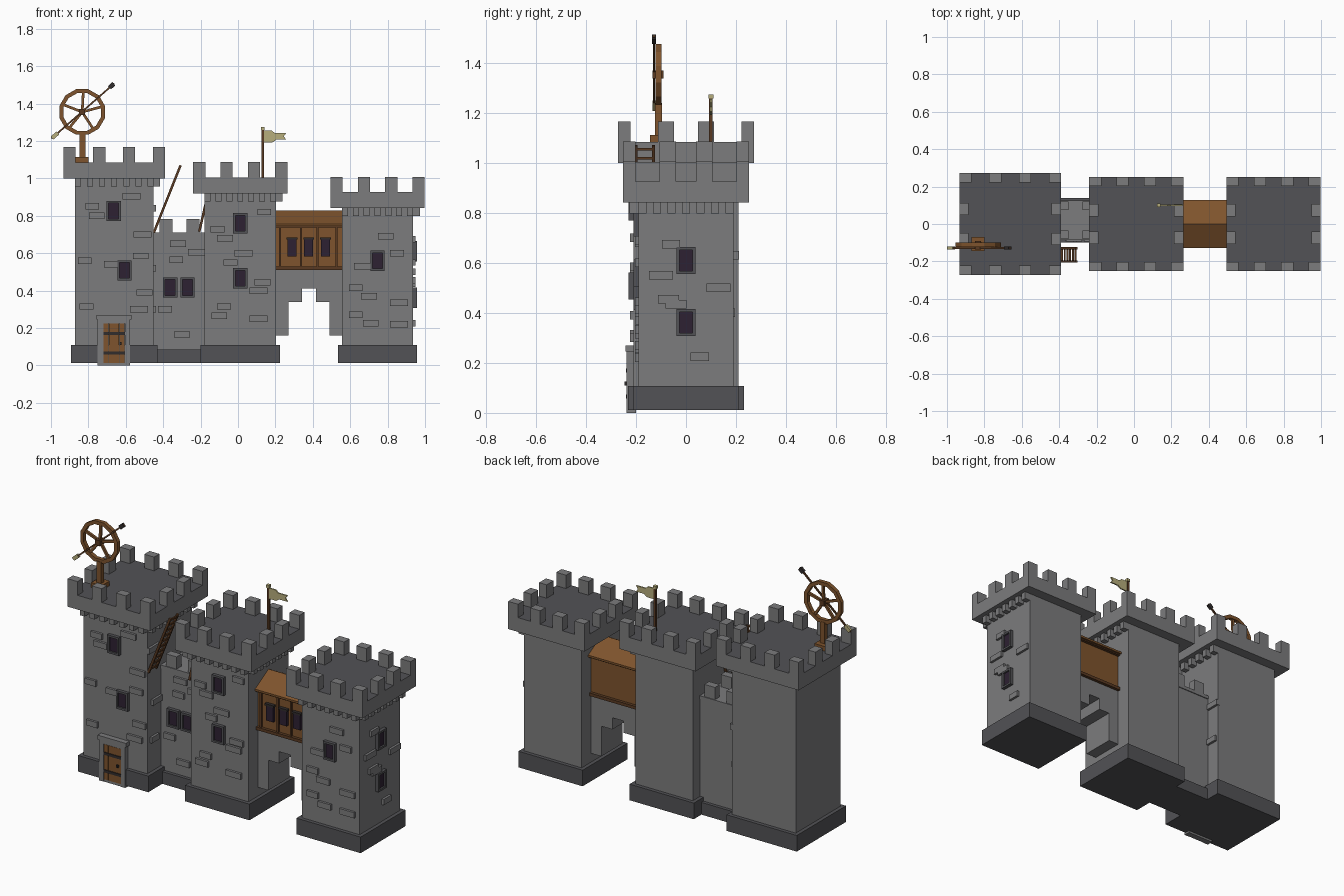
import bpy, bmesh, math
from mathutils import Matrix, Vector

if "Cube" in bpy.data.objects:
    bpy.data.objects.remove(bpy.data.objects["Cube"])


def material(name, rgb):
    m = bpy.data.materials.new(name)
    m.diffuse_color = (*rgb, 1)
    m.use_nodes = True
    m.node_tree.nodes["Principled BSDF"].inputs["Base Color"].default_value = m.diffuse_color
    return m


STONE = material("stone grey", (0.20, 0.20, 0.205))
DARK = material("dark stone", (0.085, 0.085, 0.092))
WOOD = material("wood brown", (0.21, 0.088, 0.026))
TRIM = material("dark wood", (0.10, 0.042, 0.016))
PANE = material("window purple", (0.026, 0.015, 0.032))
IRON = material("iron", (0.03, 0.025, 0.025))
CREAM = material("cream cloth", (0.47, 0.42, 0.20))


def finish(name, bm, *mats):
    bmesh.ops.recalc_face_normals(bm, faces=bm.faces)
    me = bpy.data.meshes.new(name)
    bm.to_mesh(me)
    bm.free()
    for m in mats:
        me.materials.append(m)
    ob = bpy.data.objects.new(name, me)
    bpy.context.collection.objects.link(ob)
    return ob


def boxes(name, mat, items):
    """One object from boxes given as x0, x1, y0, y1, z0, z1."""
    bm = bmesh.new()
    for x0, x1, y0, y1, z0, z1 in items:
        mx = Matrix.Translation(((x0 + x1) / 2, (y0 + y1) / 2, (z0 + z1) / 2))
        bmesh.ops.create_cube(bm, size=1, matrix=mx @ Matrix.Diagonal((x1 - x0, y1 - y0, z1 - z0, 1)))
    return finish(name, bm, mat)


def bars(name, mat, items):
    """Square bars lying in xz planes: start (x, z), end (x, z), y, width, depth."""
    bm = bmesh.new()
    for p, q, y, w, d in items:
        a, b = Vector((p[0], y, p[1])), Vector((q[0], y, q[1]))
        turn = Matrix.Rotation(math.atan2(b.x - a.x, b.z - a.z), 4, 'Y')
        bmesh.ops.create_cube(bm, size=1, matrix=Matrix.Translation((a + b) / 2) @ turn
                              @ Matrix.Diagonal((w, d, (b - a).length, 1)))
    return finish(name, bm, mat)


def extrude(name, mat, pts, axis, lo, hi):
    """Prism of a profile along x (points are y, z) or y (points are x, z)."""
    bm = bmesh.new()
    vs = [bm.verts.new((lo, a, b) if axis == 'x' else (a, lo, b)) for a, b in pts]
    r = bmesh.ops.extrude_face_region(bm, geom=[bm.faces.new(vs)])
    new = [v for v in r['geom'] if isinstance(v, bmesh.types.BMVert)]
    bmesh.ops.translate(bm, verts=new, vec=(hi - lo, 0, 0) if axis == 'x' else (0, hi - lo, 0))
    return finish(name, bm, mat)


def on_wall(side, plane, u, z, w, h, d0, d1):
    """Box extents on a front or right wall, centred at (u, z)."""
    zs = (z - h / 2, z + h / 2)
    if side == 'front':
        return (u - w / 2, u + w / 2, -plane - d1, -plane - d0, *zs)
    return (plane + d0, plane + d1, u - w / 2, u + w / 2, *zs)


def window(side, plane, u, z, w=0.077, h=0.108, t=0.012):
    boxes("window_frame", DARK, [on_wall(side, plane, u + s * (w - t) / 2, z, t, h, -0.01, 0.02) for s in (-1, 1)]
          + [on_wall(side, plane, u, z + s * (h - t) / 2, w - 2 * t, t, -0.01, 0.02) for s in (-1, 1)])
    boxes("window_pane", PANE, [on_wall(side, plane, u, z, w - 2 * t, h - 2 * t, -0.01, 0.01)])


def bricks(side, plane, spots):
    boxes("raised_bricks", STONE, [on_wall(side, plane, u, z, 0.085 + 0.012 * (i % 3 - 1), 0.034, -0.01, 0.014)
                                   for i, (u, z) in enumerate(spots)])


def tower(cx, half, crown, z_low, z_floor, z_top):
    boxes("tower_body", STONE, [(cx - half, cx + half, -half, half, 0.1, z_low + 0.02)])
    b = half + 0.022
    boxes("tower_base", DARK, [(cx - b, cx + b, -b, b, 0.012, 0.108)])
    # crown with a dark roof deck
    ob = boxes("tower_crown", STONE, [(cx - crown, cx + crown, -crown, crown, z_low, z_floor)])
    ob.data.materials.append(DARK)
    for f in ob.data.polygons:
        f.material_index = int(f.normal.z > 0.5)
    # battlements: four per side, sharing corners
    w, d, m = 0.065, 0.05, []
    step = (2 * crown - w) / 3
    for i in range(4):
        c = -crown + w / 2 + i * step
        for s in (-1, 1):
            o = sorted((s * crown, s * (crown - d)))
            m.append((cx + c - w / 2, cx + c + w / 2, *o, z_floor, z_top))
            if i in (1, 2):
                m.append((cx + o[0], cx + o[1], c - w / 2, c + w / 2, z_floor, z_top))
    boxes("battlements", STONE, m)
    # corbels under the crown on the front and right
    n, c = 7, []
    for i in range(n):
        u = -half + 0.016 + i * (2 * half - 0.032) / (n - 1)
        c.append((cx + u - 0.016, cx + u + 0.016, -half - 0.036, -half + 0.01, z_low - 0.044, z_low + 0.01))
        c.append((cx + half - 0.01, cx + half + 0.036, u - 0.016, u + 0.016, z_low - 0.044, z_low + 0.01))
    boxes("corbels", STONE, c)


# three towers
tower(-0.662, 0.21, 0.272, 1.0, 1.085, 1.167)
tower(0.012, 0.19, 0.252, 0.92, 1.005, 1.087)
tower(0.746, 0.19, 0.252, 0.842, 0.927, 1.007)

# curtain wall between the left towers
boxes("curtain_wall", STONE, [(-0.46, -0.17, -0.08, 0.12, 0.05, 0.7)])
boxes("curtain_wall_cap", STONE, [(-0.455, -0.175, -0.085, 0.125, 0.69, 0.71)])
boxes("curtain_wall_base", DARK, [(-0.44, -0.19, -0.1, 0.14, 0.012, 0.085)])
boxes("curtain_battlements", STONE, [(x, x + 0.07, y, y + 0.045, 0.71, 0.783)
                                     for x in (-0.42, -0.275) for y in (-0.08, 0.075)])

# windows
for u, z in ((-0.665, 0.825), (-0.607, 0.508)):
    window('front', 0.21, u, z)
for u, z in ((0.012, 0.76), (0.012, 0.466), (0.746, 0.56)):
    window('front', 0.19, u, z)
for u in (-0.363, -0.27):
    window('front', 0.08, u, 0.417)
for z in (0.61, 0.362):
    window('right', 0.936, 0, z)

# raised bricks
bricks('front', 0.21, [(-0.78, 0.85), (-0.755, 0.8), (-0.57, 0.905), (-0.68, 0.54), (-0.52, 0.585), (-0.51, 0.7),
                       (-0.81, 0.315), (-0.5, 0.39), (-0.53, 0.3), (-0.82, 0.56)])
bricks('front', 0.08, [(-0.33, 0.565), (-0.32, 0.65), (-0.22, 0.605), (-0.39, 0.3), (-0.3, 0.165)])
bricks('front', 0.19, [(-0.11, 0.727), (-0.07, 0.68), (0.03, 0.6), (-0.04, 0.55), (0.13, 0.445), (0.11, 0.4),
                       (-0.075, 0.315), (-0.1, 0.265), (0.11, 0.25), (0.14, 0.82),
                       (0.79, 0.69), (0.67, 0.53), (0.63, 0.415), (0.7, 0.37), (0.86, 0.335), (0.63, 0.27),
                       (0.71, 0.225), (0.86, 0.22), (0.85, 0.6)])
bricks('right', 0.936, [(-0.06, 0.675), (-0.07, 0.455), (-0.1, 0.55), (0.055, 0.225), (-0.04, 0.435), (0.13, 0.5)])
bricks('right', -0.452, [(-0.15, 0.3), (-0.13, 0.52), (-0.16, 0.84), (0.16, 0.4), (0.17, 0.63)])

# door
boxes("door_surround", STONE, [(-0.75, -0.72, -0.238, -0.2, 0, 0.245), (-0.605, -0.578, -0.238, -0.2, 0, 0.245),
                               (-0.72, -0.605, -0.238, -0.2, 0.225, 0.245), (-0.757, -0.57, -0.243, -0.2, 0.245, 0.27),
                               (-0.72, -0.605, -0.236, -0.2, 0, 0.014)])
boxes("door_planks", WOOD, [(-0.72 + i * 0.029, -0.693 + i * 0.029, -0.236, -0.2, 0.014, 0.223) for i in range(4)])
boxes("door_straps", IRON, [(-0.72, -0.605, -0.241, -0.23, z - 0.008, z + 0.008) for z in (0.17, 0.066)])
boxes("door_handle", IRON, [(-0.633, -0.622, -0.246, -0.23, 0.11, 0.125)])

# stepped stone arch under the covered bridge
extrude("bridge_arch", STONE, [(0.19, 0.51), (0.19, 0.16), (0.27, 0.16), (0.27, 0.34), (0.342, 0.34), (0.342, 0.41),
                               (0.416, 0.41), (0.416, 0.34), (0.489, 0.34), (0.489, 0.16), (0.57, 0.16), (0.57, 0.51)],
        'y', -0.1, 0.1)

# covered wooden bridge
boxes("bridge_walls", WOOD, [(0.195, 0.565, -0.1, 0.1, 0.52, 0.76)])
boxes("bridge_sills", TRIM, [(0.195, 0.565, min(s * 0.095, s * 0.118), max(s * 0.095, s * 0.118), z, z + 0.018)
                             for s in (-1, 1) for z in (0.51, 0.738)])
extrude("bridge_roof", WOOD, [(-0.128, 0.745), (-0.128, 0.757), (0, 0.828), (0.128, 0.757), (0.128, 0.745)],
        'x', 0.195, 0.565)
boxes("bridge_posts", TRIM, [(x - 0.006, x + 0.006, -0.11, -0.095, 0.528, 0.738)
                             for x in (0.225, 0.337, 0.425, 0.527)])
boxes("bridge_windows", PANE, [(x - 0.024, x + 0.024, -0.116, -0.095, 0.583, 0.675) for x in (0.289, 0.378, 0.467)])
boxes("bridge_window_caps", IRON, [(x - 0.029, x + 0.029, -0.12, -0.095, 0.672, 0.684)
                                   for x in (0.289, 0.378, 0.467)])


# ladders leaning on the towers
def ladder(p, q, y0, y1, n):
    bars("ladder_rails", TRIM, [(p, q, y, 0.013, 0.012) for y in (y0, y1)])
    rungs = []
    for i in range(n):
        t = (i + 0.6) / n
        x, z = p[0] + t * (q[0] - p[0]), p[1] + t * (q[1] - p[1])
        rungs.append((x - 0.005, x + 0.005, y0, y1, z - 0.005, z + 0.005))
    boxes("ladder_rungs", TRIM, rungs)


ladder((-0.45, 0.71), (-0.307, 1.07), -0.2, -0.13, 10)
ladder((-0.207, 0.715), (-0.165, 0.9), -0.16, -0.1, 5)

# wheel on a post
C, Y = Vector((-0.833, 1.355)), -0.11


def polar(r, deg):
    a = math.radians(deg)
    return (C.x + r * math.cos(a), C.y + r * math.sin(a))


bm = bmesh.new()
rings = [[bm.verts.new((p[0], Y + dy, p[1])) for p in (polar(r, 30 * i + 15) for i in range(12))]
         for r, dy in ((0.126, -0.012), (0.126, 0.012), (0.104, 0.012), (0.104, -0.012))]
for k in range(4):
    a, b = rings[k], rings[(k + 1) % 4]
    for i in range(12):
        j = (i + 1) % 12
        bm.faces.new((a[i], a[j], b[j], b[i]))
finish("wheel_rim", bm, WOOD)
bars("wheel_spokes", WOOD, [(tuple(C), polar(0.11, 15 + 72 * i), Y, 0.014, 0.014) for i in range(5)])
boxes("wheel_hub", TRIM, [(C.x - 0.016, C.x + 0.016, -0.135, -0.09, C.y - 0.016, C.y + 0.016)])
boxes("wheel_post", WOOD, [(-0.848, -0.816, -0.125, -0.097, 1.085, 1.24)])
boxes("wheel_foot", WOOD, [(-0.868, -0.798, -0.145, -0.07, 1.085, 1.113)])

# long pointer through the wheel hub
a, b = Vector((-0.997, 1.213)), Vector((-0.662, 1.507))
bars("pointer_rod", TRIM, [(a, b, -0.128, 0.009, 0.009)])
bars("pointer_tip", IRON, [(a.lerp(b, 0.925), a.lerp(b, 0.995), -0.128, 0.024, 0.016)])
bars("pointer_tail", CREAM, [(a.lerp(b, 0.01), a.lerp(b, 0.1), -0.128, 0.022, 0.014)])

# flag
boxes("flag_pole", TRIM, [(0.125, 0.139, 0.093, 0.107, 1.0, 1.262)])
boxes("flag_pole_cap", CREAM, [(0.122, 0.142, 0.09, 0.11, 1.258, 1.275)])
extrude("flag_cloth", CREAM, [(0.139, 1.257), (0.18, 1.257), (0.195, 1.243), (0.258, 1.243), (0.245, 1.225),
                              (0.258, 1.207), (0.205, 1.207), (0.185, 1.193), (0.139, 1.193)], 'y', 0.096, 0.104)
